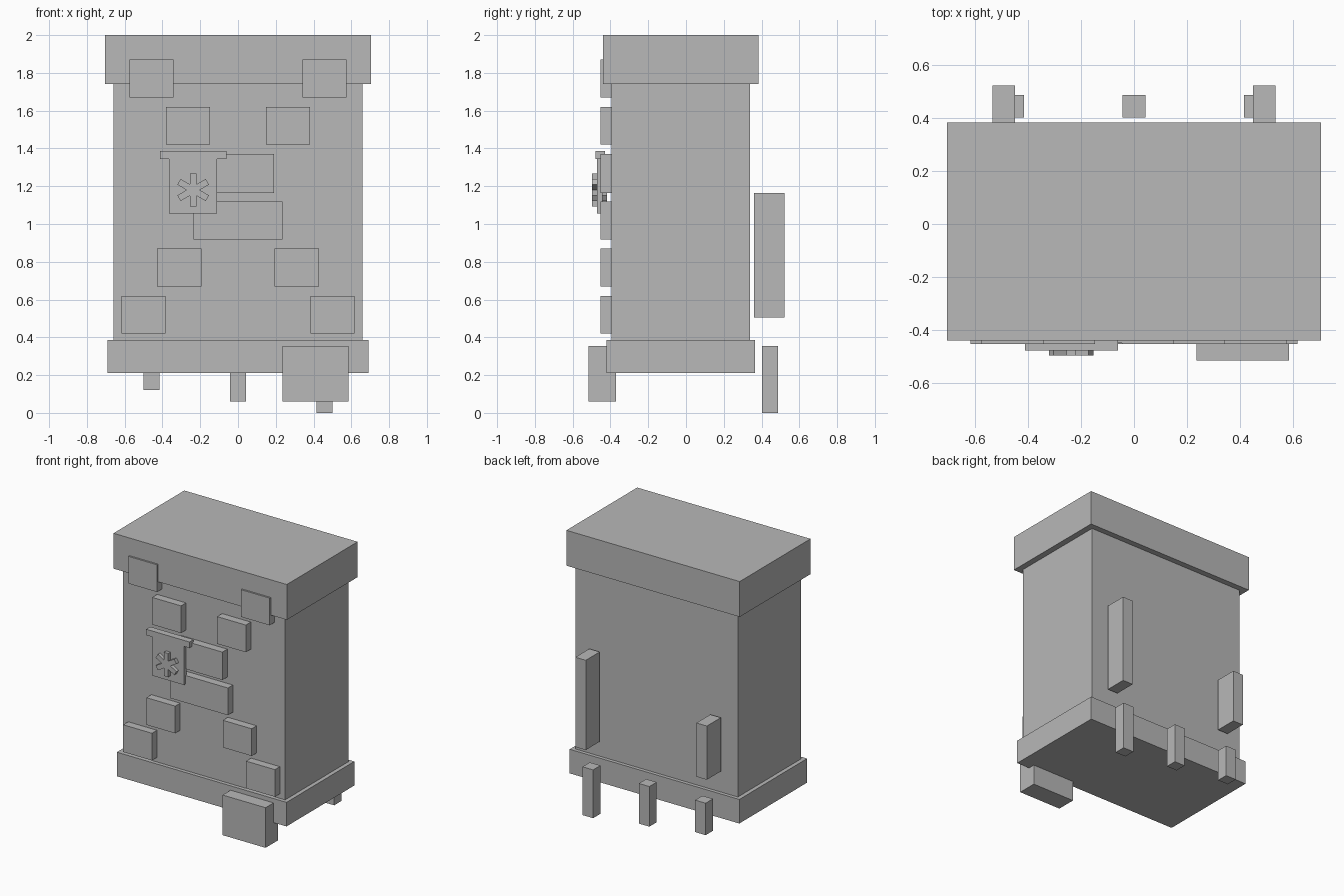
import bpy
import math
from mathutils import Matrix, Vector

if "Cube" in bpy.data.objects:
    bpy.data.objects.remove(bpy.data.objects["Cube"])

grey = bpy.data.materials.new("plain_grey")
grey.diffuse_color = (0.48, 0.48, 0.48, 1)
grey.use_nodes = True
grey.node_tree.nodes["Principled BSDF"].inputs["Base Color"].default_value = grey.diffuse_color


def box(name, x, y, z, angle=0.0):
    """Box from (min, max) ranges, optionally turned about its own y axis."""
    bpy.ops.mesh.primitive_cube_add(size=1)
    ob = bpy.context.object
    ob.name = name
    size = Vector([r[1] - r[0] for r in (x, y, z)])
    mid = Vector([(r[0] + r[1]) / 2 for r in (x, y, z)])
    ob.data.transform(Matrix.Rotation(angle, 4, 'Y') @ Matrix.Diagonal((*size, 1)))
    ob.location = mid
    ob.data.materials.append(grey)
    return ob


# Main cabinet: body, overhanging top and base
box("body", (-0.66, 0.66), (-0.395, 0.34), (0.385, 1.74))
box("top_slab", (-0.705, 0.705), (-0.44, 0.383), (1.74, 2.0))
box("base_slab", (-0.69, 0.69), (-0.422, 0.366), (0.21, 0.387))

# Hourglass of raised plates on the front, mirrored in pairs
for i, (cx, z0) in enumerate([(0.458, 1.67), (0.264, 1.42), (0.311, 0.67), (0.5, 0.42)]):
    for side, s in (("left", -1), ("right", 1)):
        box(f"front_plate_{i}_{side}", (s * cx - 0.117, s * cx + 0.117),
            (-0.453, -0.385), (z0, z0 + 0.2))
box("front_plate_middle_left", (-0.19, 0.04), (-0.45, -0.385), (1.165, 1.37))
box("front_plate_middle_right", (-0.045, 0.19), (-0.453, -0.385), (1.165, 1.37))
box("front_plate_wide", (-0.235, 0.235), (-0.453, -0.385), (0.918, 1.118))

# Hanging sign with its rod and a six-armed star
box("sign_board", (-0.365, -0.11), (-0.471, -0.442), (1.055, 1.36))
box("sign_rod", (-0.412, -0.06), (-0.478, -0.43), (1.343, 1.387))
for i in range(3):
    box(f"star_bar_{i}", (-0.255, -0.22), (-0.497, -0.417), (1.093, 1.267),
        math.radians(60 * i))

# Box on the lower front
box("front_box", (0.235, 0.585), (-0.515, -0.37), (0.06, 0.355))

# Back posts, tall and short
box("back_post_tall", (0.45, 0.535), (0.36, 0.522), (0.505, 1.165))
box("back_post_short", (-0.535, -0.45), (0.36, 0.522), (0.55, 0.945))

# Hanging pegs at the back, each a bit longer
for i, (cx, z0) in enumerate([(-0.458, 0.12), (0.0, 0.06), (0.458, 0.0)]):
    box(f"back_peg_{i}", (cx - 0.043, cx + 0.043), (0.402, 0.487), (z0, 0.355))
